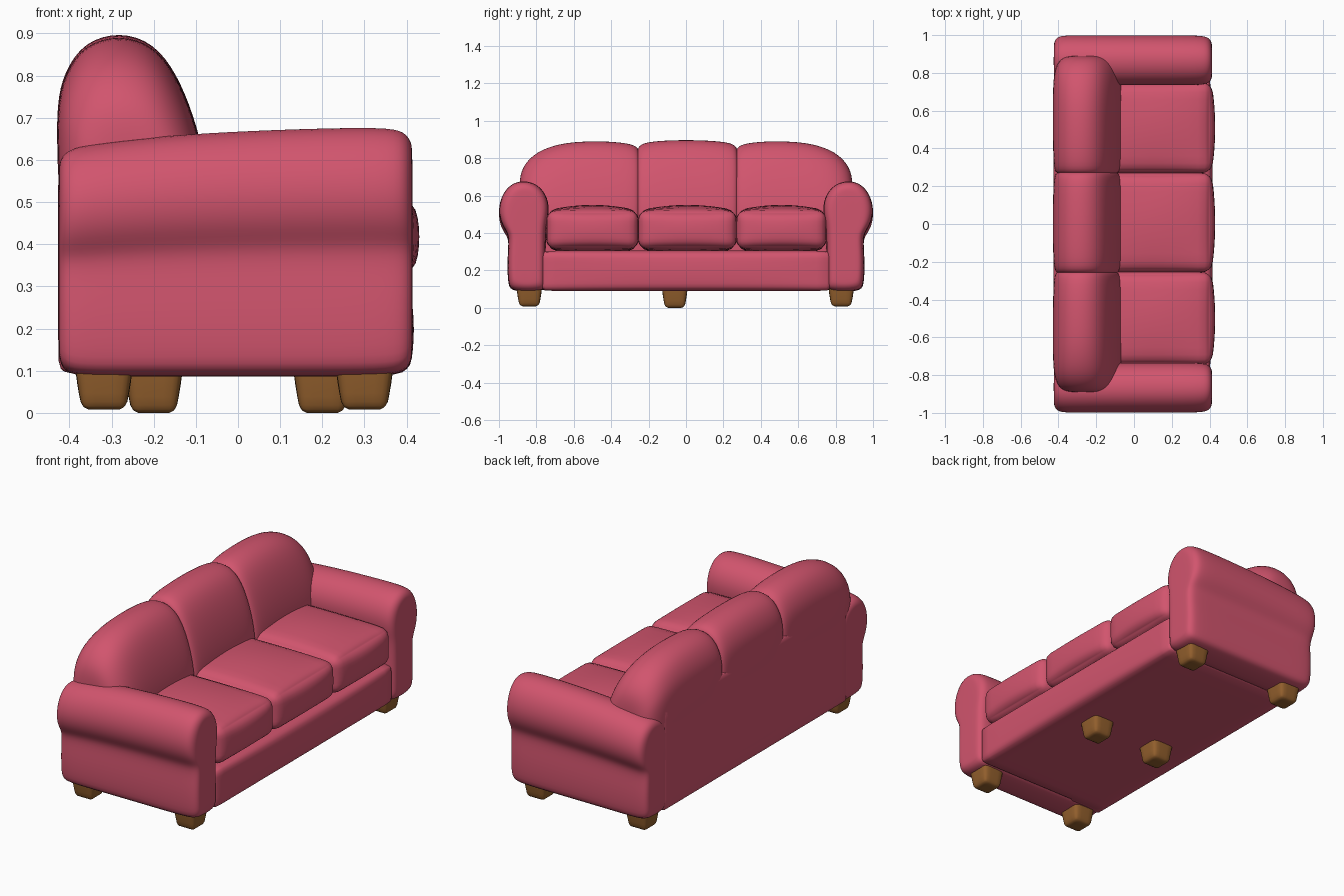
import bpy, bmesh, math
from mathutils import Vector

if "Cube" in bpy.data.objects:
    bpy.data.objects.remove(bpy.data.objects["Cube"])


def material(name, rgb):
    m = bpy.data.materials.new(name)
    m.diffuse_color = (*rgb, 1)
    m.use_nodes = True
    m.node_tree.nodes["Principled BSDF"].inputs["Base Color"].default_value = m.diffuse_color
    return m


pink = material("pink fabric", (0.64, 0.09, 0.155))
wood = material("brown wood", (0.29, 0.115, 0.026))


def finish(bm, name, mat, subsurf=0):
    bmesh.ops.recalc_face_normals(bm, faces=bm.faces)
    me = bpy.data.meshes.new(name)
    bm.to_mesh(me)
    bm.free()
    me.materials.append(mat)
    for p in me.polygons:
        p.use_smooth = True
    ob = bpy.data.objects.new(name, me)
    bpy.context.collection.objects.link(ob)
    if subsurf:
        mod = ob.modifiers.new("smooth", 'SUBSURF')
        mod.levels = mod.render_levels = subsurf
    return ob


def puffy_box(name, lo, hi, r, puff, mat, taper=1.0, cuts=13):
    """Rounded box with faces bulging outward by puff; bottom scaled by taper."""
    lo, hi = Vector(lo), Vector(hi)
    mid, half = (lo + hi) / 2, (hi - lo) / 2
    bm = bmesh.new()
    bmesh.ops.create_cube(bm, size=2)
    bmesh.ops.subdivide_edges(bm, edges=bm.edges[:], cuts=cuts, use_grid_fill=True)
    for v in bm.verts:
        u = [math.sin(c * math.pi / 2) for c in v.co]
        p = Vector([u[i] * half[i] for i in range(3)])
        inner = Vector([max(r - half[i], min(half[i] - r, p[i])) for i in range(3)])
        p = inner + (p - inner).normalized() * r
        for a in range(3):
            b, c = (a + 1) % 3, (a + 2) % 3
            p[a] += puff[a] * u[a] * (1 - u[b] ** 2) * (1 - u[c] ** 2)
        s = taper + (1 - taper) * (p.z / half.z + 1) / 2
        v.co = mid + Vector((p.x * s, p.y * s, p.z))
    return finish(bm, name, mat)


def loft(name, rings, mat):
    """Skin a list of closed point loops, cap both ends and smooth."""
    bm = bmesh.new()
    loops = [[bm.verts.new(p) for p in ring] for ring in rings]
    n = len(loops[0])
    for a, b in zip(loops, loops[1:]):
        for i in range(n):
            bm.faces.new((a[i], a[(i + 1) % n], b[(i + 1) % n], b[i]))
    bm.faces.new(loops[0])
    bm.faces.new(loops[-1])
    return finish(bm, name, mat, 2)


# base and flat back panel
puffy_box("base", (-0.415, -0.775, 0.09), (0.405, 0.775, 0.305), 0.035, (0.012, 0, 0), pink)
puffy_box("back_panel", (-0.425, -0.8, 0.095), (-0.2, 0.8, 0.66), 0.025, (0.002, 0, 0), pink)

# seat cushions
seams = [-0.745, -0.255, 0.27, 0.75]
for i, (y0, y1) in enumerate(zip(seams, seams[1:])):
    puffy_box(f"seat_cushion_{i + 1}", (-0.25, y0, 0.315), (0.41, y1, 0.52), 0.05,
              (0.02, 0.004, 0.03), pink)

# rolled arms: cross-section (outward y, z) lofted along x
arm = [(0.755, 0.085), (0.75, 0.12), (0.75, 0.27), (0.75, 0.43), (0.735, 0.49), (0.732, 0.57),
       (0.77, 0.645), (0.84, 0.682), (0.92, 0.677), (0.98, 0.62), (1.006, 0.53), (0.99, 0.45),
       (0.953, 0.40), (0.948, 0.35), (0.956, 0.25), (0.952, 0.12), (0.93, 0.085)]
arm_rings = [(-0.425, 0.06), (-0.423, 0.035), (-0.41, 0.01), (-0.37, 0), (-0.25, 0), (-0.08, 0),
             (0.15, 0), (0.35, 0), (0.395, 0.01), (0.412, 0.035), (0.414, 0.06)]
for side, label in ((-1, "right"), (1, "left")):
    rings = []
    for x, d in arm_rings:
        t = max(0, (0.36 - x) / 0.78)
        drop = 0.012 * t + 0.04 * t ** 3
        ring = []
        for y, z in arm:
            z -= drop * (z - 0.085) / 0.6
            ring.append((x, side * (0.86 + (y - 0.86) * (1 - d / 0.13)),
                         0.38 + (z - 0.38) * (1 - d / 0.29)))
        rings.append(ring)
    loft(f"{label}_arm", rings, pink)

# back cushions: arched section (x, height fraction) lofted along y
arch = [(-0.42, 0), (-0.428, 0.35), (-0.431, 0.66), (-0.412, 0.82), (-0.365, 0.97), (-0.28, 1.02),
        (-0.20, 0.965), (-0.145, 0.81), (-0.105, 0.6), (-0.08, 0.4), (-0.065, 0.2), (-0.065, 0)]


def back_cushion(name, stations):
    rings = []
    for y, top, d in stations:
        s = 1 - d / 0.18
        rings.append([(-0.25 + (x + 0.25) * s, y, 0.42 + f * (top - 0.42)) for x, f in arch])
    loft(name, rings, pink)


back_cushion("middle_back_cushion",
             [(-0.262, 0.82, 0.045), (-0.26, 0.85, 0.02), (-0.235, 0.882, 0.004), (-0.12, 0.893, 0),
              (0, 0.896, 0), (0.12, 0.893, 0), (0.25, 0.882, 0.004), (0.275, 0.85, 0.02),
              (0.277, 0.82, 0.045)])
for side, seam, label in ((-1, 0.252, "right"), (1, 0.267, "left")):
    outer = [(seam - 0.002, 0.82, 0.045), (seam, 0.845, 0.02), (seam + 0.025, 0.875, 0.004),
             (0.42, 0.89, 0), (0.58, 0.888, 0), (0.69, 0.872, 0), (0.78, 0.84, 0.003),
             (0.84, 0.795, 0.018), (0.878, 0.74, 0.045), (0.89, 0.68, 0.085), (0.89, 0.62, 0.11)]
    back_cushion(f"{label}_back_cushion", [(side * y, z, d) for y, z, d in outer])

# feet: four corners and two in the middle
feet = [(x, y, 0.008) for x in (-0.318, 0.3) for y in (-0.838, 0.83)]
feet += [(x, -0.06, 0.0) for x in (-0.2, 0.2)]
for i, (x, y, z) in enumerate(feet):
    puffy_box(f"foot_{i + 1}", (x - 0.07, y - 0.07, z), (x + 0.07, y + 0.07, z + 0.125), 0.022,
              (0.003, 0.003, 0), wood, taper=0.74, cuts=7)
